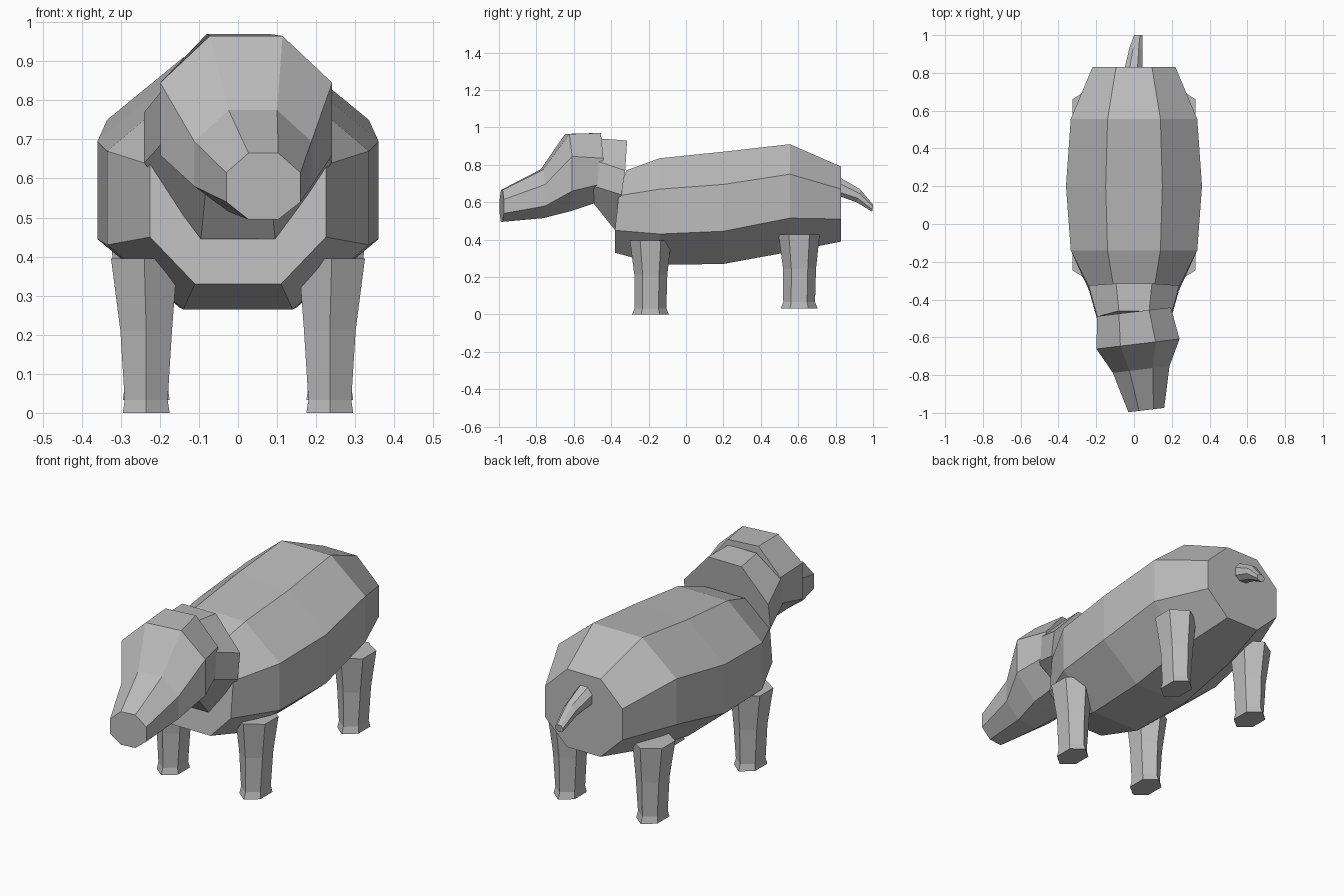
import bpy, bmesh
from mathutils import Vector

cube = bpy.data.objects.get("Cube")
if cube:
    bpy.data.objects.remove(cube)

grey = bpy.data.materials.new("plain grey")
grey.use_nodes = True
COLOUR = (0.5, 0.5, 0.5, 1)
grey.diffuse_color = COLOUR
grey.node_tree.nodes["Principled BSDF"].inputs["Base Color"].default_value = COLOUR


def loft(name, rings):
    """Skin a row of equal-sided rings and cap both ends, flat shaded."""
    bm = bmesh.new()
    loops = [[bm.verts.new(p) for p in ring] for ring in rings]
    n = len(loops[0])
    for a, b in zip(loops, loops[1:]):
        for i in range(n):
            j = (i + 1) % n
            bm.faces.new((a[i], a[j], b[j], b[i]))
    bm.faces.new(loops[0])
    bm.faces.new(loops[-1])
    bmesh.ops.recalc_face_normals(bm, faces=bm.faces)
    mesh = bpy.data.meshes.new(name)
    bm.to_mesh(mesh)
    bm.free()
    mesh.materials.append(grey)
    obj = bpy.data.objects.new(name, mesh)
    bpy.context.collection.objects.link(obj)
    return obj


def octagon(ys, zs, half, flat, cx=0, yaw=0):
    """Eight-sided ring; ys and zs run bottom, lower side, upper side, top."""
    if not isinstance(ys, tuple):
        ys = (ys,) * 4
    widths = (flat, half, half, flat)
    right = [Vector((cx + w, y + yaw * w, z)) for w, y, z in zip(widths, ys, zs)]
    left = [Vector((cx - w, y - yaw * w, z)) for w, y, z in zip(widths, ys, zs)]
    return right + left[::-1]


# Barrel body, chest to rump
loft("body", [
    octagon((-0.38, -0.38, -0.36, -0.32), (0.33, 0.45, 0.635, 0.77), 0.225, 0.11),
    octagon(-0.14, (0.265, 0.43, 0.67, 0.835), 0.335, 0.14),
    octagon(0.2, (0.27, 0.445, 0.695, 0.87), 0.36, 0.15),
    octagon(0.555, (0.335, 0.515, 0.75, 0.91), 0.335, 0.14),
    octagon(0.83, (0.39, 0.51, 0.67, 0.79), 0.22, 0.095),
])

# Neck collar
loft("neck", [
    octagon((-0.375, -0.345, -0.325, -0.315), (0.445, 0.64, 0.77, 0.93), 0.24, 0.095),
    octagon((-0.495, -0.505, -0.49, -0.46), (0.595, 0.69, 0.825, 0.94), 0.195, 0.08),
])

# Head and snout, turned slightly to one side
loft("head", [
    octagon(-0.465, (0.605, 0.70, 0.835, 0.97), 0.195, 0.08, 0, 0.12),
    octagon(-0.635, (0.55, 0.66, 0.845, 0.965), 0.22, 0.093, 0.021, 0.12),
    octagon(-0.77, (0.515, 0.58, 0.695, 0.775), 0.15, 0.062, 0.038, 0.12),
    octagon(-0.985, (0.495, 0.54, 0.615, 0.665), 0.095, 0.038, 0.065, 0.12),
])

# Tapering tail
loft("tail", [
    octagon(0.80, (0.64, 0.66, 0.71, 0.745), 0.05, 0.022, -0.005),
    octagon((0.91, 0.92, 0.93, 0.93), (0.60, 0.62, 0.645, 0.67), 0.035, 0.015, 0.01),
    octagon((0.995, 0.997, 1.0, 1.0), (0.55, 0.56, 0.575, 0.587), 0.022, 0.01, 0.022),
])


def hexagon(cx, cy, z, hx, hy):
    side = [(0, -hy), (hx, -hy / 2), (hx, hy / 2), (0, hy), (-hx, hy / 2), (-hx, -hy / 2)]
    return [(cx + x, cy + y, z) for x, y in side]


# Six-sided legs with flared feet
for end, dy, dz in (("front", -0.19, 0), ("back", 0.605, 0.033)):
    for side, s in (("left", 1), ("right", -1)):
        loft(f"{end}_{side}_leg", [
            hexagon(s * 0.235, dy, dz, 0.06, 0.098),
            hexagon(s * 0.235, dy, dz + 0.033, 0.055, 0.085),
            hexagon(s * 0.235, dy + 0.002, dz + 0.21, 0.066, 0.088),
            hexagon(s * 0.24, dy, dz + 0.395, 0.085, 0.11),
        ])
